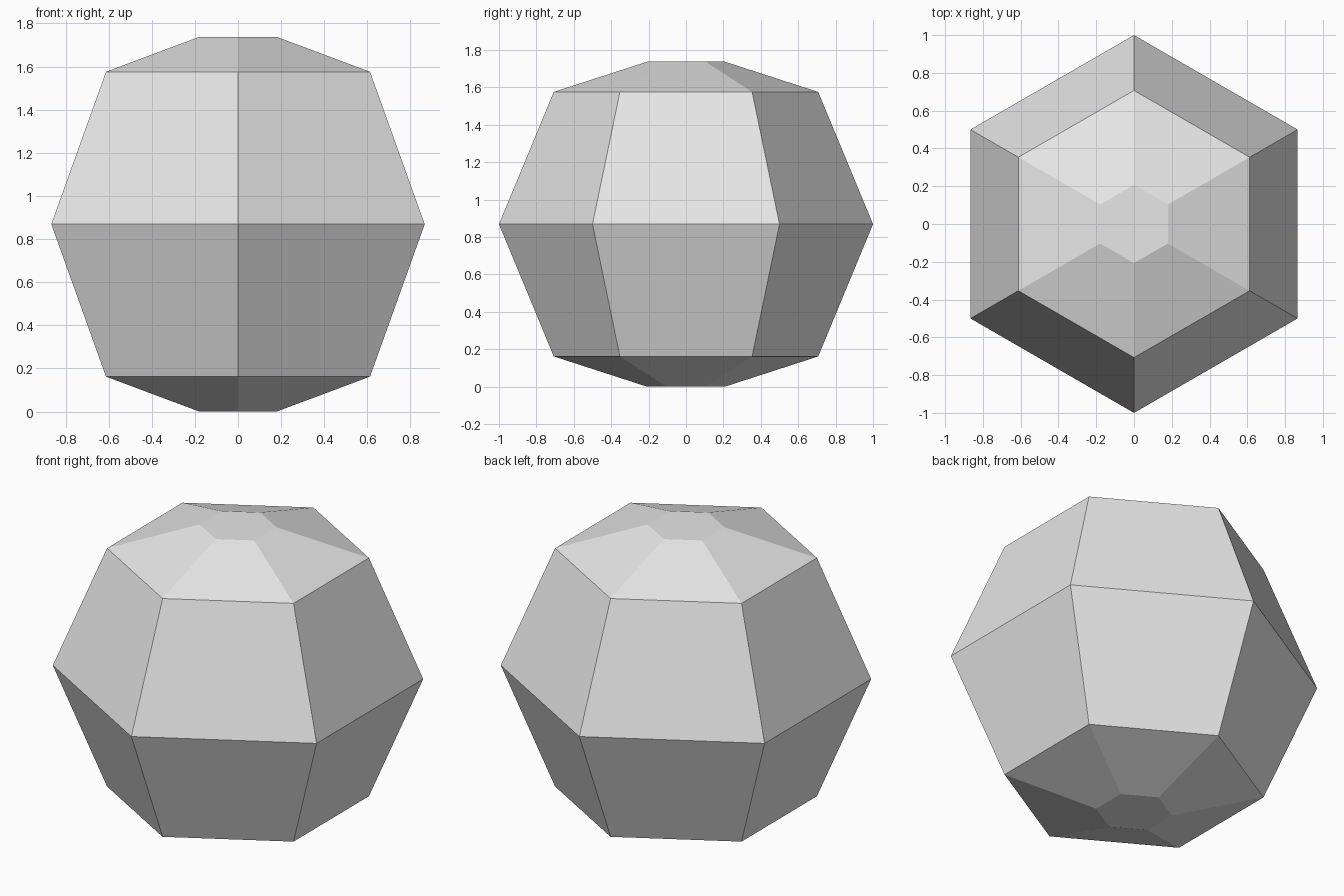
import bpy, bmesh
from math import cos, sin, pi

cube = bpy.data.objects.get("Cube")
if cube:
    bpy.data.objects.remove(cube, do_unlink=True)

# Single grey material
grey = bpy.data.materials.new("plain grey")
grey.use_nodes = True
grey.diffuse_color = (0.8, 0.8, 0.8, 1)
grey.node_tree.nodes["Principled BSDF"].inputs["Base Color"].default_value = grey.diffuse_color

SIDES = 6
CENTRE = 0.869
# Profile from bottom to top: radius, height relative to the centre
profile = [(0.207, -CENTRE), (0.707, -0.707), (1, 0), (0.707, 0.707), (0.207, CENTRE)]

# Stacked hexagonal rings, with a corner pointing to the front
bm = bmesh.new()
rings = []
for radius, height in profile:
    angles = [pi / 2 + 2 * pi * i / SIDES for i in range(SIDES)]
    rings.append([bm.verts.new((radius * cos(a), radius * sin(a), height + CENTRE)) for a in angles])

# Side facets between neighbouring rings
for low, high in zip(rings, rings[1:]):
    for i in range(SIDES):
        j = (i + 1) % SIDES
        bm.faces.new((low[i], low[j], high[j], high[i]))

# Flat end caps
bm.faces.new(rings[0][::-1])
bm.faces.new(rings[-1])
bmesh.ops.recalc_face_normals(bm, faces=bm.faces)

mesh = bpy.data.meshes.new("faceted_ball")
bm.to_mesh(mesh)
bm.free()
mesh.materials.append(grey)
ball = bpy.data.objects.new("faceted_ball", mesh)
bpy.context.collection.objects.link(ball)
